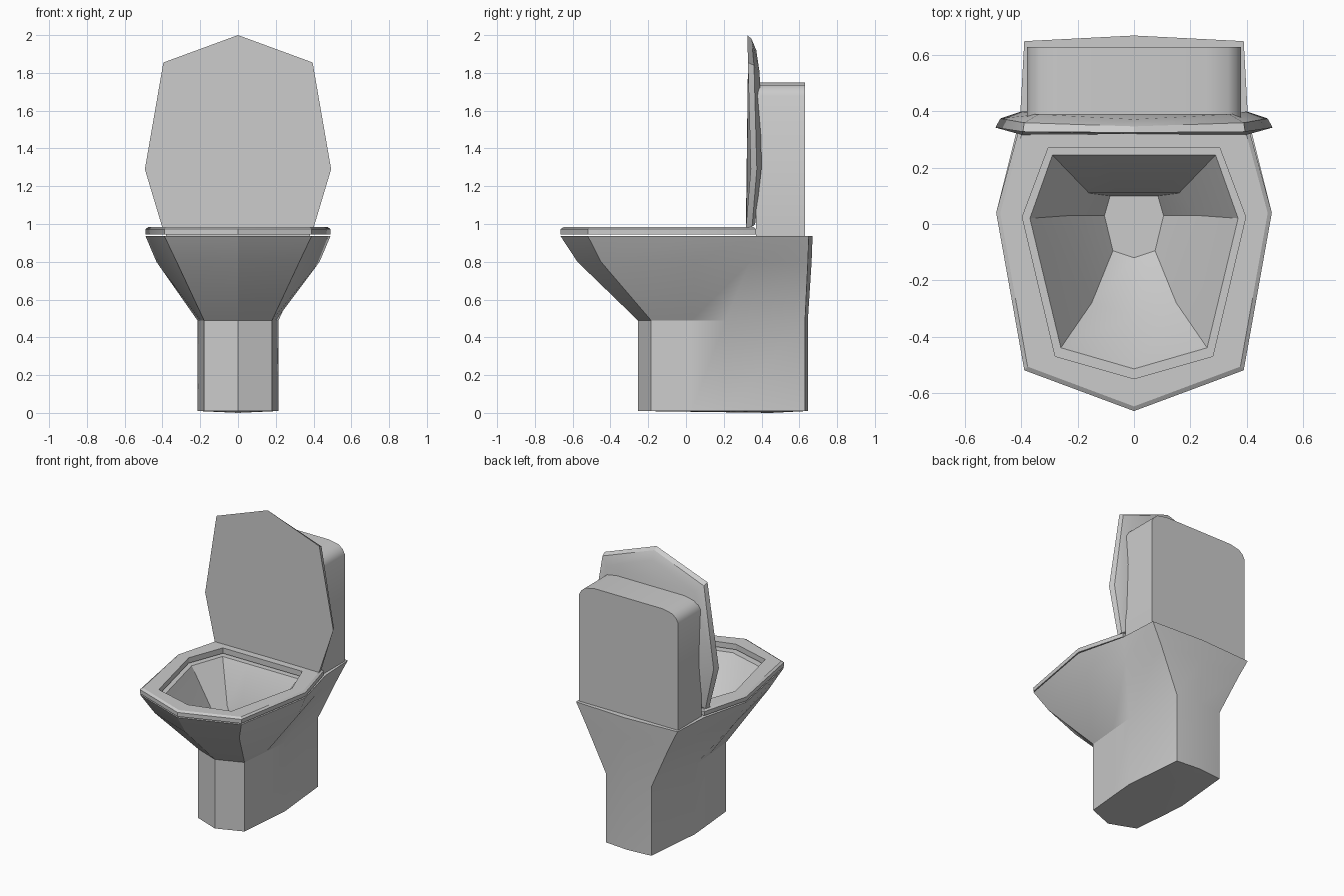
import bpy, bmesh, math

if "Cube" in bpy.data.objects:
    bpy.data.objects.remove(bpy.data.objects["Cube"])


def ring(half, z=None):
    """Full loop from a half outline running front centre -> back centre."""
    pts = [(p[0], p[1], p[2] if z is None else z) for p in half]
    return pts + [(-x, y, w) for x, y, w in reversed(pts[1:-1])]


def loft(name, rings, start=None, end=False, closed=False, angle=30):
    bm = bmesh.new()
    loops = [[bm.verts.new(p) for p in r] for r in rings]
    n = len(loops[0])
    pairs = list(zip(loops, loops[1:])) + ([(loops[-1], loops[0])] if closed else [])
    for a, b in pairs:
        for i in range(n):
            j = (i + 1) % n
            bm.faces.new((a[i], a[j], b[j], b[i]))
    if start == "face":
        bm.faces.new(loops[0])
    elif start:
        tip = bm.verts.new(start)
        for i in range(n):
            bm.faces.new((loops[0][i], loops[0][(i + 1) % n], tip))
    if end:
        bm.faces.new(loops[-1])
    bmesh.ops.recalc_face_normals(bm, faces=bm.faces)
    mesh = bpy.data.meshes.new(name)
    bm.to_mesh(mesh)
    bm.free()
    ob = bpy.data.objects.new(name, mesh)
    bpy.context.collection.objects.link(ob)
    bpy.ops.object.select_all(action='DESELECT')
    ob.select_set(True)
    bpy.context.view_layer.objects.active = ob
    bpy.ops.object.shade_smooth_by_angle(angle=math.radians(angle))
    return ob


# Pedestal, flared outside, rim and hollow basin in one skin
foot = [(0, -.255), (.18, -.185), (.2, .03), (.215, .21), (.175, .63), (0, .645)]
flare = [(0, -.575), (.325, -.45), (.432, .05), (.355, .34), (.32, .645), (0, .665)]
rim = [(0, -.665), (.39, -.52), (.49, .04), (.405, .38), (.39, .65), (0, .67)]
mouth = [(0, -.515), (.26, -.44), (.37, .02), (.29, .245), (.1, .245), (0, .245)]
basin = [(0, -.33), (.15, -.28), (.23, .03), (.16, .11), (.06, .11), (0, .11)]
drain = [(0, -.12), (.075, -.095), (.105, .03), (.085, .1), (.04, .1), (0, .1)]
loft("bowl", [ring(foot, .01), ring(foot, .49), ring(flare, .80), ring(rim, .937),
              ring(mouth, .937), ring(basin, .68), ring(drain, .5)],
     start=(0, .45, 0), end=True)

# Seat ring with a small chamfer on the outer top edge
outer = [(0, -.665), (.39, -.52), (.49, .04), (.4, .37), (0, .37)]
inset = [(x * .97, y * .975) for x, y in outer]
hole = [(0, -.55), (.28, -.47), (.397, .025), (.305, .27), (0, .27)]
loft("seat", [ring(outer, .945), ring(outer, .973), ring(inset, .983),
              ring(hole, .983), ring(hole, .945)], closed=True)

# Raised lid: flat front, thin edge, slightly bulged back
lid_front = [(0, .325, 2), (.395, .328, 1.855), (.493, .343, 1.29), (.4, .317, .98), (0, .32, .98)]
lid_edge = [(0, .347, 1.98), (.39, .36, 1.84), (.475, .375, 1.29), (.395, .35, .985), (0, .35, .985)]
lid_back = [(0, .372, 1.92), (.34, .39, 1.8), (.40, .4, 1.3), (.36, .366, 1.0), (0, .366, 1.0)]
loft("lid", [ring(lid_front), ring(lid_edge), ring(lid_back)], start="face", end=True)

# Cistern with rounded upper sides
side = [(.38, .935), (.38, 1.68), (.365, 1.71), (.335, 1.735), (.26, 1.75)]
profile = side + [(-x, z) for x, z in reversed(side)]
loft("cistern", [[(x, y, z) for x, z in profile] for y in (.37, .63)],
     start="face", end=True, angle=35)
